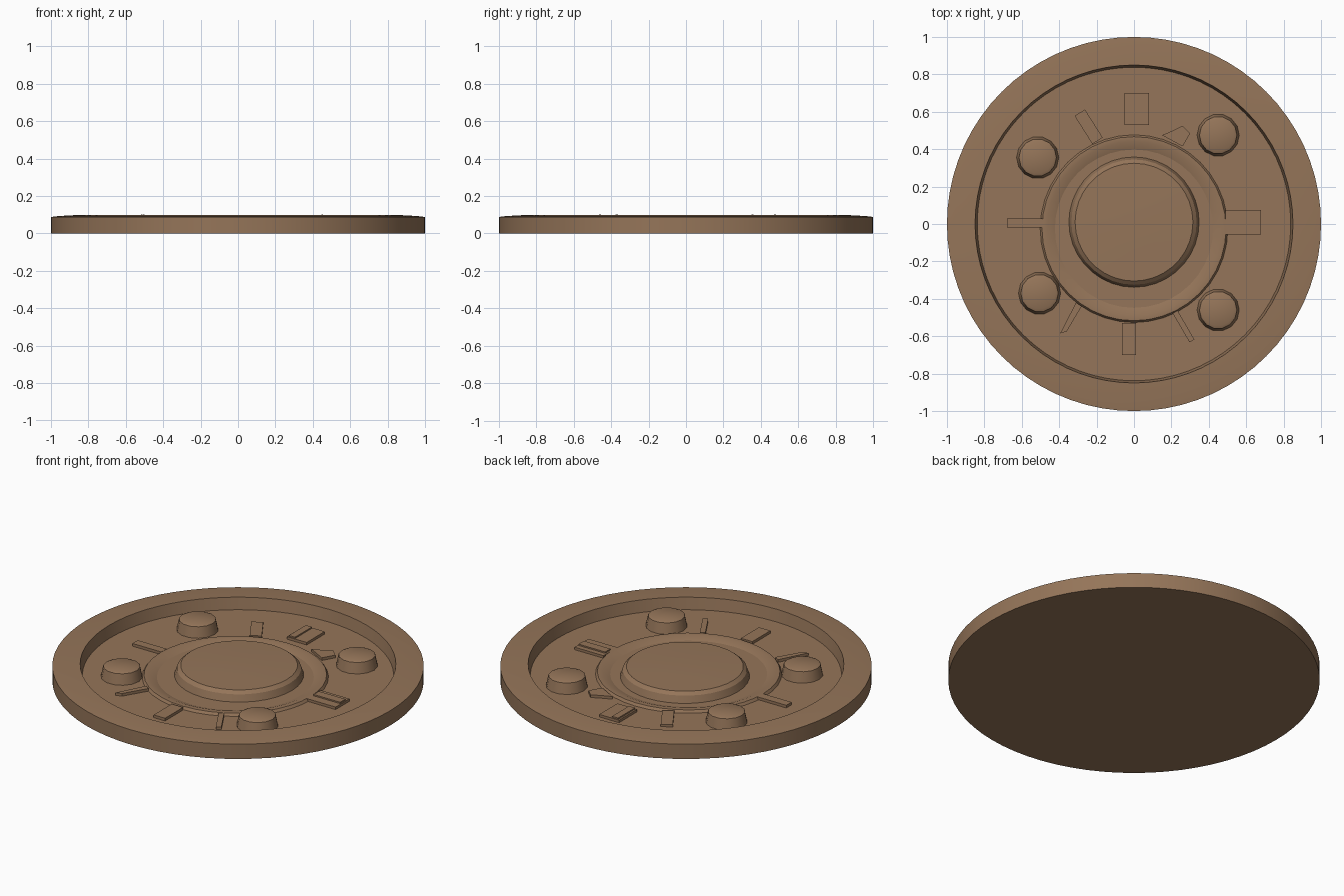
import bpy, bmesh
from math import cos, sin, pi, radians, atan2, hypot
from mathutils import Matrix, Vector

cube = bpy.data.objects.get("Cube")
if cube:
    bpy.data.objects.remove(cube, do_unlink=True)

brown = bpy.data.materials.new("warm_brown")
colour = (0.30, 0.178, 0.100, 1)
brown.diffuse_color = colour
brown.use_nodes = True
brown.node_tree.nodes["Principled BSDF"].inputs["Base Color"].default_value = colour

FLOOR = 0.03


def finish(bm, name, smooth=True):
    bmesh.ops.remove_doubles(bm, verts=bm.verts, dist=1e-5)
    bmesh.ops.recalc_face_normals(bm, faces=bm.faces)
    mesh = bpy.data.meshes.new(name)
    bm.to_mesh(mesh)
    bm.free()
    mesh.materials.append(brown)
    ob = bpy.data.objects.new(name, mesh)
    bpy.context.collection.objects.link(ob)
    if smooth:
        bpy.ops.object.select_all(action="DESELECT")
        ob.select_set(True)
        bpy.context.view_layer.objects.active = ob
        bpy.ops.object.shade_smooth_by_angle(angle=radians(30))
    return ob


def lathe(name, profile, sides, centre=(0, 0), closed=False):
    """Spin a radius/height profile around the vertical axis."""
    bm = bmesh.new()
    verts = [bm.verts.new((r, 0, z)) for r, z in profile]
    pairs = list(zip(verts, verts[1:]))
    if closed:
        pairs.append((verts[-1], verts[0]))
    edges = [bm.edges.new(p) for p in pairs]
    bmesh.ops.spin(bm, geom=verts + edges, cent=(0, 0, 0), axis=(0, 0, 1),
                   angle=2 * pi, steps=sides, use_merge=True)
    bmesh.ops.translate(bm, verts=bm.verts, vec=(*centre, 0))
    return finish(bm, name)


def bar(name, start, end, width, top):
    """A low flat block lying on the floor between two points."""
    a, b = Vector(start), Vector(end)
    d, mid = b - a, (a + b) / 2
    bottom = FLOOR - 0.005
    bm = bmesh.new()
    bmesh.ops.create_cube(bm, size=1, matrix=(
        Matrix.Translation((mid.x, mid.y, (top + bottom) / 2))
        @ Matrix.Rotation(atan2(d.y, d.x), 4, "Z")
        @ Matrix.Diagonal((d.length, width, top - bottom, 1))))
    return finish(bm, name, smooth=False)


def plate(name, outline, top):
    """A low flat block with a free outline."""
    bm = bmesh.new()
    face = bm.faces.new([bm.verts.new((x, y, FLOOR - 0.005)) for x, y in outline])
    ext = bmesh.ops.extrude_face_region(bm, geom=[face])
    moved = [g for g in ext["geom"] if isinstance(g, bmesh.types.BMVert)]
    bmesh.ops.translate(bm, verts=moved, vec=(0, 0, top - FLOOR + 0.005))
    return finish(bm, name, smooth=False)


# Dish with a raised, gently sloped rim
lathe("dish", [(0, 0), (1, 0), (1, 0.088), (0.96, 0.093), (0.85, 0.099),
               (0.838, FLOOR), (0, FLOOR)], 72)

# Low ring around the middle
lathe("low_ring", [(0.505, FLOOR - 0.005), (0.492, 0.045), (0.465, 0.046),
                   (0.41, FLOOR - 0.005)], 40, (0, -0.025), closed=True)

# Central boss
lathe("central_boss", [(0.35, FLOOR - 0.005), (0.335, 0.07), (0.315, 0.087),
                       (0.15, 0.092), (0, 0.093)], 36, (0, 0.01))

# Four tapered pegs
pegs = [(-0.515, 0.355), (0.45, 0.475), (-0.505, -0.37), (0.45, -0.46)]
for i, spot in enumerate(pegs):
    lathe(f"peg_{i + 1}", [(0.114, FLOOR - 0.005), (0.1, 0.092), (0.085, 0.099),
                           (0, 0.1)], 14, spot)

# Radial bars on the floor
bar("back_bar", (0.015, 0.53), (0.015, 0.70), 0.13, 0.045)
bar("back_bar_slat", (-0.02, 0.535), (-0.02, 0.695), 0.04, 0.053)
bar("left_bar", (0.49, 0.01), (0.68, 0.01), 0.13, 0.045)
bar("left_bar_slat", (0.50, 0.02), (0.675, 0.02), 0.05, 0.053)
bar("right_bar", (-0.68, 0.005), (-0.49, 0.005), 0.05, 0.046)
bar("front_bar", (-0.027, -0.70), (-0.027, -0.53), 0.075, 0.046)
bar("back_right_bar", (-0.29, 0.595), (-0.195, 0.445), 0.065, 0.044)
bar("front_left_bar", (0.22, -0.47), (0.31, -0.625), 0.03, 0.046)

# Pointed markers
plate("front_right_wedge", [(-0.395, -0.585), (-0.36, -0.575), (-0.28, -0.44),
                            (-0.31, -0.42)], 0.046)
plate("back_left_arrow", [(0.15, 0.475), (0.26, 0.415), (0.30, 0.485),
                          (0.26, 0.525), (0.21, 0.50)], 0.046)
